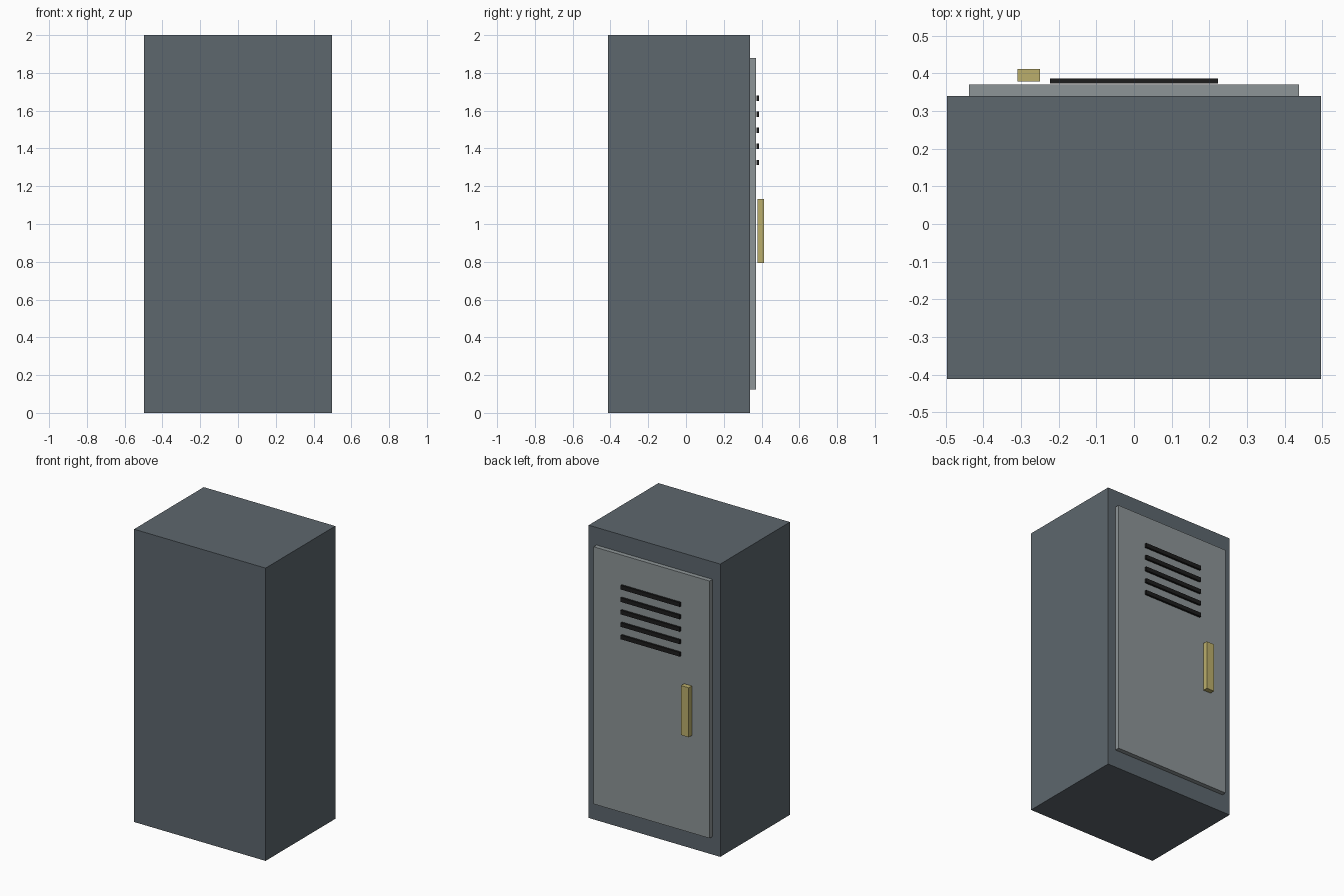
import bpy
import bmesh
from mathutils import Vector

cube = bpy.data.objects.get("Cube")
if cube:
    bpy.data.objects.remove(cube, do_unlink=True)


def material(name, colour):
    mat = bpy.data.materials.new(name)
    mat.use_nodes = True
    mat.diffuse_color = (*colour, 1)
    mat.node_tree.nodes["Principled BSDF"].inputs["Base Color"].default_value = (*colour, 1)
    return mat


def box(name, low, high, mat):
    """Flat-sided box spanning two opposite corners."""
    low, high = Vector(low), Vector(high)
    bm = bmesh.new()
    bmesh.ops.create_cube(bm, size=1)
    bmesh.ops.scale(bm, vec=high - low, verts=bm.verts)
    bmesh.ops.translate(bm, vec=(low + high) / 2, verts=bm.verts)
    mesh = bpy.data.meshes.new(name)
    bm.to_mesh(mesh)
    bm.free()
    mesh.materials.append(mat)
    obj = bpy.data.objects.new(name, mesh)
    bpy.context.collection.objects.link(obj)
    return obj


slate = material("slate_paint", (0.11, 0.135, 0.155))
grey = material("grey_paint", (0.27, 0.30, 0.31))
black = material("vent_black", (0.012, 0.012, 0.012))
brass = material("pale_brass", (0.50, 0.43, 0.15))

# Cabinet body and raised door
box("cabinet_body", (-0.497, -0.412, 0), (0.497, 0.34, 2), slate)
box("door", (-0.438, 0.34, 0.123), (0.438, 0.371, 1.88), grey)

# Row of vent slats near the top of the door
for i in range(5):
    z = 1.326 + i * 0.085
    box(f"vent_slat_{i + 1}", (-0.223, 0.373, z - 0.014), (0.223, 0.387, z + 0.014), black)

# Upright handle
box("handle", (-0.309, 0.378, 0.794), (-0.25, 0.412, 1.132), brass)
